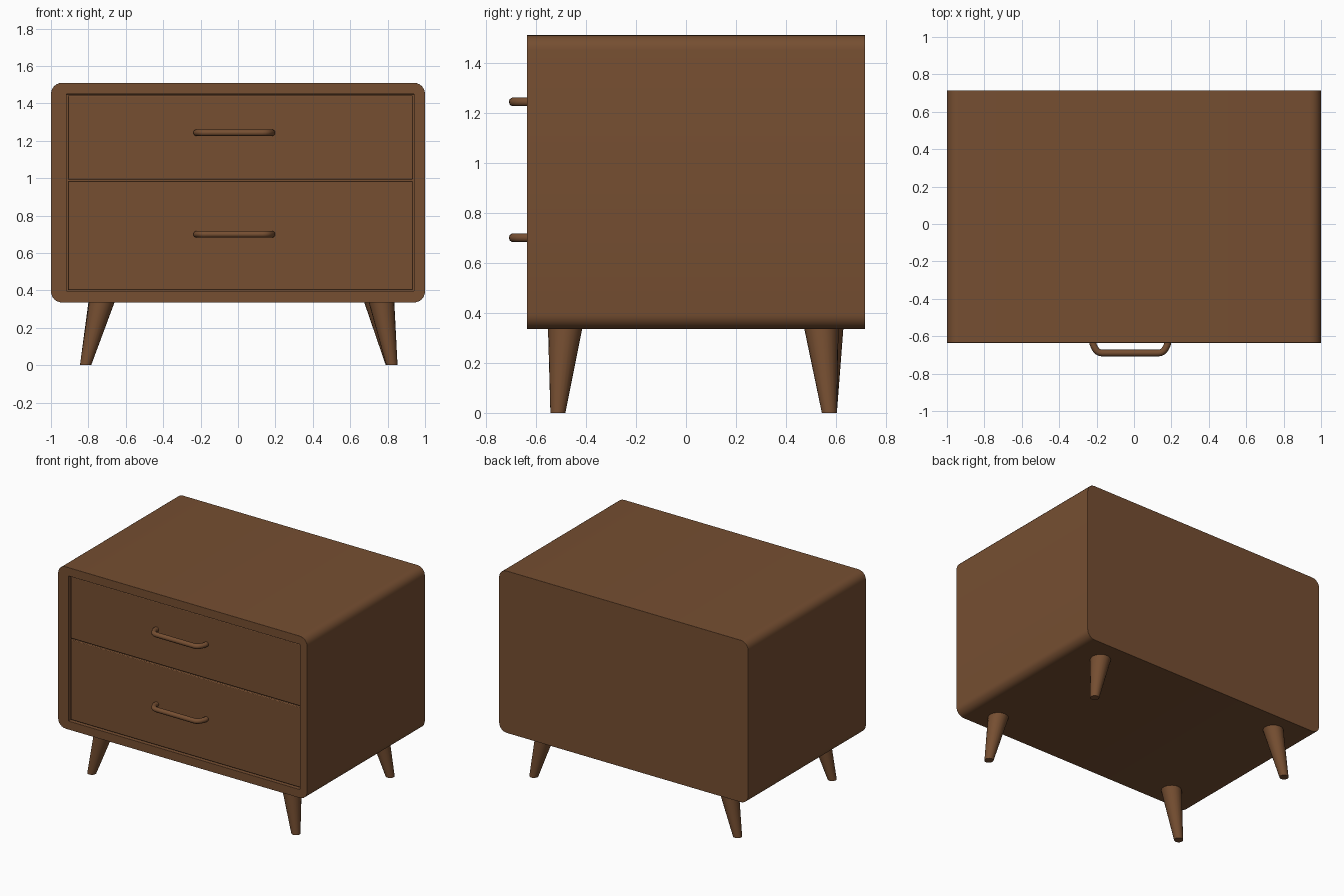
import bpy
import bmesh
import math
from mathutils import Vector

if "Cube" in bpy.data.objects:
    bpy.data.objects.remove(bpy.data.objects["Cube"], do_unlink=True)

# One wood colour for every part
wood = bpy.data.materials.new("walnut_brown")
wood.use_nodes = True
colour = (0.18, 0.077, 0.031, 1)
wood.diffuse_color = colour
wood.node_tree.nodes["Principled BSDF"].inputs["Base Color"].default_value = colour


def add_object(name, bm):
    mesh = bpy.data.meshes.new(name)
    bm.to_mesh(mesh)
    bm.free()
    obj = bpy.data.objects.new(name, mesh)
    bpy.context.collection.objects.link(obj)
    mesh.materials.append(wood)
    return obj


def box(name, low, high, corner=0):
    """Box between two corners; 'corner' rounds the edges running front to back."""
    low, high = Vector(low), Vector(high)
    bm = bmesh.new()
    bmesh.ops.create_cube(bm, size=1)
    for v in bm.verts:
        v.co = (low + high) / 2 + v.co * (high - low)
    if corner:
        edges = [e for e in bm.edges
                 if abs(e.verts[0].co.y - e.verts[1].co.y) > 0.1]
        bmesh.ops.bevel(bm, geom=edges, offset=corner, segments=6,
                        profile=0.5, affect='EDGES')
    return add_object(name, bm)


def soften(obj, width, segments=3):
    bevel = obj.modifiers.new("Rounded edges", 'BEVEL')
    bevel.width = width
    bevel.segments = segments
    bevel.limit_method = 'ANGLE'
    bevel.angle_limit = math.radians(60)


def smooth(obj, angle=40):
    bpy.ops.object.select_all(action='DESELECT')
    obj.select_set(True)
    bpy.context.view_layer.objects.active = obj
    bpy.ops.object.shade_smooth_by_angle(angle=math.radians(angle))


# Cabinet body with a shallow opening in the front
body = box("cabinet_body", (-1, -0.635, 0.335), (1, 0.715, 1.51), corner=0.06)
cutter = box("opening_cutter", (-0.917, -0.8, 0.396), (0.942, -0.56, 1.449))
cutter.hide_render = True
opening = body.modifiers.new("Opening", 'BOOLEAN')
opening.operation = 'DIFFERENCE'
opening.solver = 'EXACT'
opening.object = cutter
bpy.context.view_layer.objects.active = body
bpy.ops.object.modifier_apply(modifier=opening.name)
bpy.data.objects.remove(cutter, do_unlink=True)
soften(body, 0.024, 4)
smooth(body)

# Drawer fronts and their bowed pulls
drawers = {"upper": (0.993, 1.443, 1.243), "lower": (0.402, 0.986, 0.7)}
for label, (bottom, top, pull_z) in drawers.items():
    front = box(label + "_drawer_front", (-0.91, -0.62, bottom), (0.935, -0.55, top))
    soften(front, 0.005, 2)
    smooth(front)

    curve = bpy.data.curves.new(label + "_drawer_pull", 'CURVE')
    curve.dimensions = '3D'
    curve.bevel_depth = 0.018
    curve.bevel_resolution = 3
    curve.resolution_u = 6
    curve.use_fill_caps = True
    path = [(-0.2, -0.6), (-0.2, -0.645), (-0.155, -0.69)]
    spline = curve.splines.new('BEZIER')
    middle = -0.02
    half = [(x - middle, y) for x, y in path]
    points = half + [(-x, y) for x, y in reversed(half)]
    spline.bezier_points.add(len(points) - 1)
    for p, (x, y) in zip(spline.bezier_points, points):
        p.co = (middle + x * 1.1, y, pull_z)
        p.handle_left_type = p.handle_right_type = 'AUTO'
    # Keep the long grip straight
    for i in (2, 3):
        p = spline.bezier_points[i]
        p.handle_left_type = p.handle_right_type = 'FREE'
        p.handle_left = p.co - Vector((0.03, 0, 0))
        p.handle_right = p.co + Vector((0.03, 0, 0))
    pull = bpy.data.objects.new(label + "_drawer_pull", curve)
    bpy.context.collection.objects.link(pull)
    curve.materials.append(wood)
    bpy.ops.object.select_all(action='DESELECT')
    pull.select_set(True)
    bpy.context.view_layer.objects.active = pull
    bpy.ops.object.convert(target='MESH')
    smooth(bpy.context.view_layer.objects.active, 60)


def leg(name, foot, top):
    """Tapered round leg leaning from its top to its foot."""
    bm = bmesh.new()
    bmesh.ops.create_cone(bm, cap_ends=True, segments=20,
                          radius1=0.03, radius2=0.07, depth=1)
    for v in bm.verts:
        t = v.co.z + 0.5
        centre = Vector((*foot, 0)).lerp(Vector((*top, 0.35)), t)
        v.co = centre + Vector((v.co.x, v.co.y, 0))
    smooth(add_object(name, bm))


# Four splayed legs
leg("front_left_leg", (0.823, -0.512), (0.765, -0.482))
leg("front_right_leg", (-0.815, -0.512), (-0.725, -0.482))
leg("back_left_leg", (0.82, 0.573), (0.74, 0.54))
leg("back_right_leg", (-0.815, 0.573), (-0.728, 0.56))
